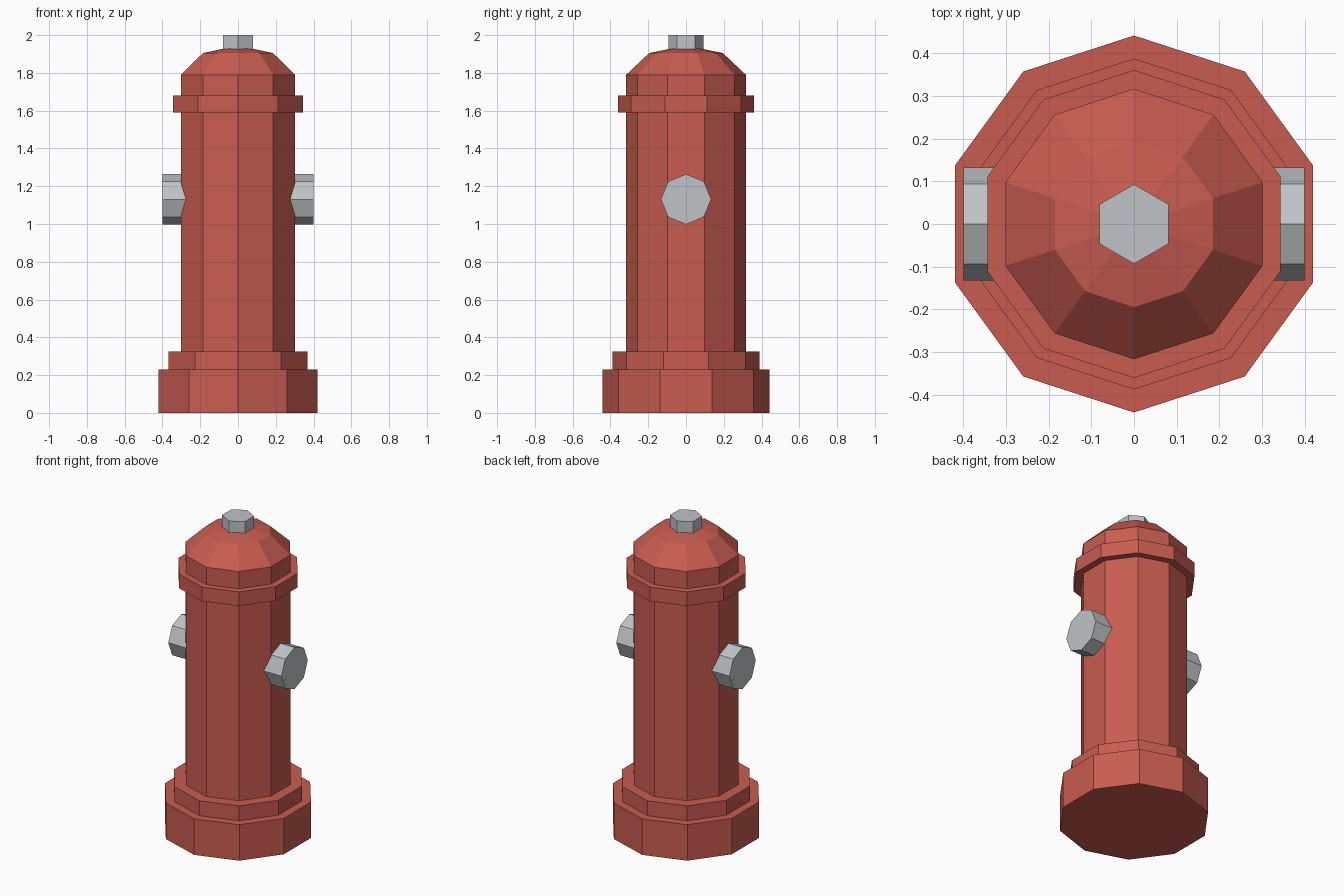
import bpy
import bmesh
import math
from mathutils import Matrix

cube = bpy.data.objects.get("Cube")
if cube:
    bpy.data.objects.remove(cube, do_unlink=True)


def material(name, rgb):
    mat = bpy.data.materials.new(name)
    mat.use_nodes = True
    mat.diffuse_color = (*rgb, 1)
    mat.node_tree.nodes["Principled BSDF"].inputs["Base Color"].default_value = (*rgb, 1)
    return mat


red = material("brick red", (0.58, 0.107, 0.08))
grey = material("light grey", (0.52, 0.55, 0.565))


def turned(name, profile, sides, mat, phase=0.0, matrix=Matrix()):
    """Revolve (radius, height) points into a closed, flat-faced solid."""
    bm = bmesh.new()
    rings = []
    for radius, height in profile:
        angles = [phase + math.tau * i / sides for i in range(sides)]
        if radius == 0:
            rings.append([bm.verts.new((0, 0, height))] * sides)
        else:
            rings.append([bm.verts.new((radius * math.cos(a), radius * math.sin(a), height))
                          for a in angles])
    for low, high in zip(rings, rings[1:]):
        for i in range(sides):
            j = (i + 1) % sides
            corners = [low[i], low[j], high[j], high[i]]
            bm.faces.new(list(dict.fromkeys(corners)))
    for ring in (rings[0], rings[-1]):
        if ring[0] is not ring[1]:
            bm.faces.new(ring)
    bmesh.ops.recalc_face_normals(bm, faces=bm.faces)
    bm.transform(matrix)
    mesh = bpy.data.meshes.new(name)
    bm.to_mesh(mesh)
    bm.free()
    mesh.materials.append(mat)
    obj = bpy.data.objects.new(name, mesh)
    bpy.context.scene.collection.objects.link(obj)
    return obj


# Ten-sided body: stepped foot, barrel, collar and dome
UP = math.pi / 2
turned("hydrant_body", [
    (0.442, 0), (0.442, 0.23),
    (0.388, 0.23), (0.388, 0.325),
    (0.317, 0.325), (0.317, 1.59),
    (0.361, 1.59), (0.361, 1.68),
    (0.317, 1.68), (0.317, 1.79),
    (0.195, 1.905), (0, 1.945),
], 10, red, UP)

# Hexagonal nut on the dome
turned("top_nut", [(0.093, 1.88), (0.093, 2.0)], 6, grey, UP)

# Octagonal outlet caps on both sides
for name, side in (("left_cap", 1), ("right_cap", -1)):
    turn = Matrix.Translation((0, 0, 1.131)) @ Matrix.Rotation(side * UP, 4, "Y")
    turned(name, [(0.133, 0.25), (0.133, 0.4)], 8, grey, 0, turn)
